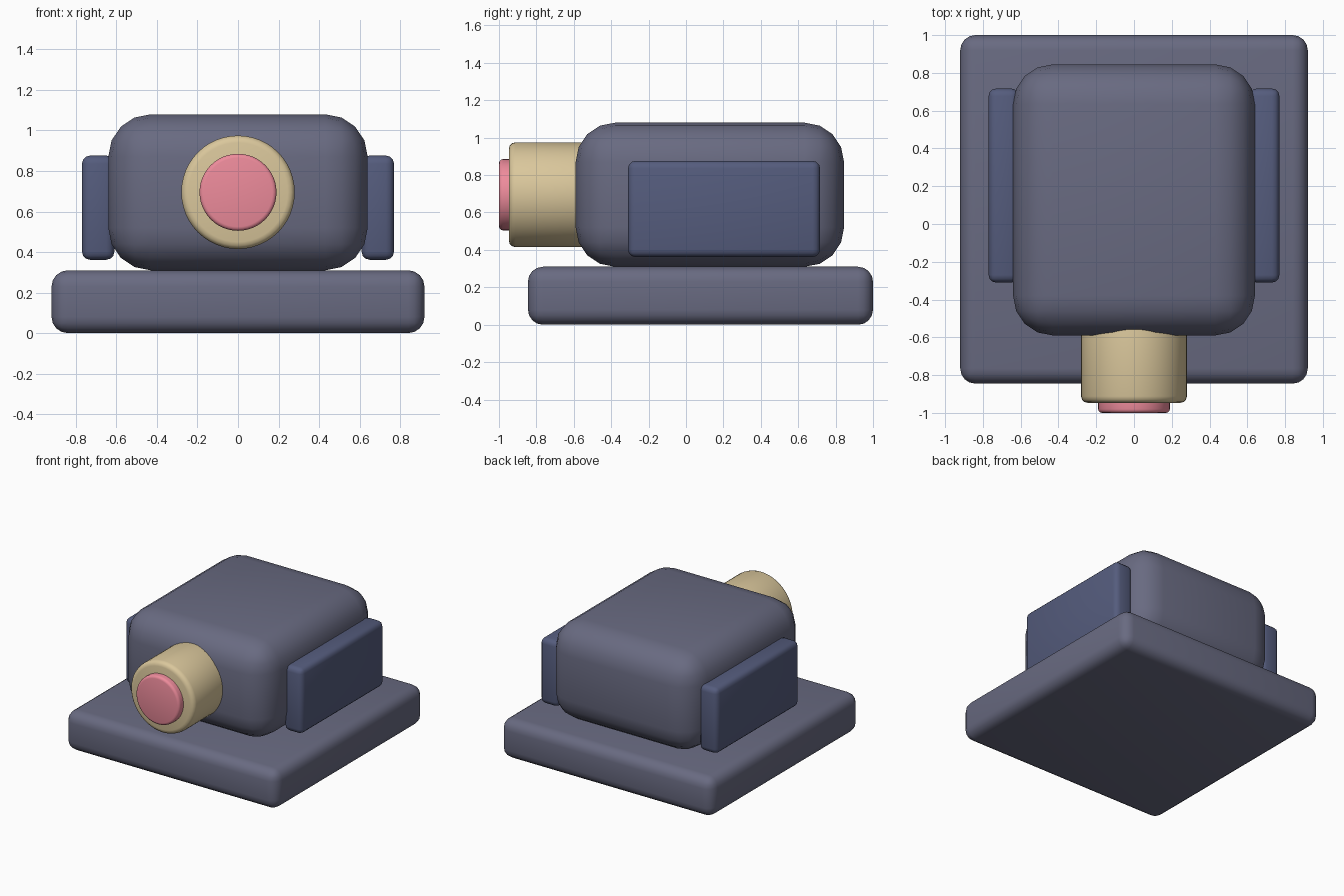
import bpy
from math import radians

if "Cube" in bpy.data.objects:
    bpy.data.objects.remove(bpy.data.objects["Cube"])


def material(name, rgb):
    mat = bpy.data.materials.new(name)
    mat.diffuse_color = (*rgb, 1)
    mat.use_nodes = True
    mat.node_tree.nodes["Principled BSDF"].inputs["Base Color"].default_value = mat.diffuse_color
    return mat


def finish(obj, name, mat, bevel, segments, angle=35):
    """Name, colour, round the edges and shade smooth."""
    obj.name = name
    obj.data.materials.append(mat)
    bpy.ops.object.transform_apply(location=False, rotation=True, scale=True)
    mod = obj.modifiers.new("rounded_edges", 'BEVEL')
    mod.width = bevel
    mod.segments = segments
    mod.limit_method = 'ANGLE'
    mod.angle_limit = radians(40)
    bpy.ops.object.modifier_apply(modifier=mod.name)
    bpy.ops.object.shade_smooth_by_angle(angle=radians(angle))
    return obj


def box(name, x, y, z, mat, bevel, segments):
    """Rounded box given by its (min, max) range on each axis."""
    bpy.ops.mesh.primitive_cube_add(size=1, location=[(a + b) / 2 for a, b in (x, y, z)])
    obj = bpy.context.object
    obj.scale = [b - a for a, b in (x, y, z)]
    return finish(obj, name, mat, bevel, segments)


def tube(name, radius, y0, y1, z, mat, bevel):
    """Cylinder lying along y with rounded rims."""
    bpy.ops.mesh.primitive_cylinder_add(vertices=48, radius=radius, depth=y1 - y0,
                                        location=(0, (y0 + y1) / 2, z),
                                        rotation=(radians(90), 0, 0))
    return finish(bpy.context.object, name, mat, bevel, 3)


slate = material("slate", (0.14, 0.145, 0.22))
blue = material("slate_blue", (0.09, 0.107, 0.205))
tan = material("tan", (0.70, 0.57, 0.33))
pink = material("pink", (0.85, 0.26, 0.33))

# Base slab and rounded housing
box("base_plate", (-0.92, 0.92), (-0.845, 1.0), (0, 0.31), slate, 0.08, 4)
box("housing", (-0.64, 0.64), (-0.59, 0.845), (0.31, 1.08), slate, 0.21, 4)

# Side panels, mirrored left and right
for side, x in (("left", (-0.77, -0.61)), ("right", (0.61, 0.77))):
    box(side + "_side_panel", x, (-0.31, 0.717), (0.362, 0.876), blue, 0.04, 3)

# Barrel and lens on the front
tube("barrel", 0.28, -0.947, -0.45, 0.695, tan, 0.035)
tube("lens", 0.19, -1.0, -0.88, 0.695, pink, 0.02)
